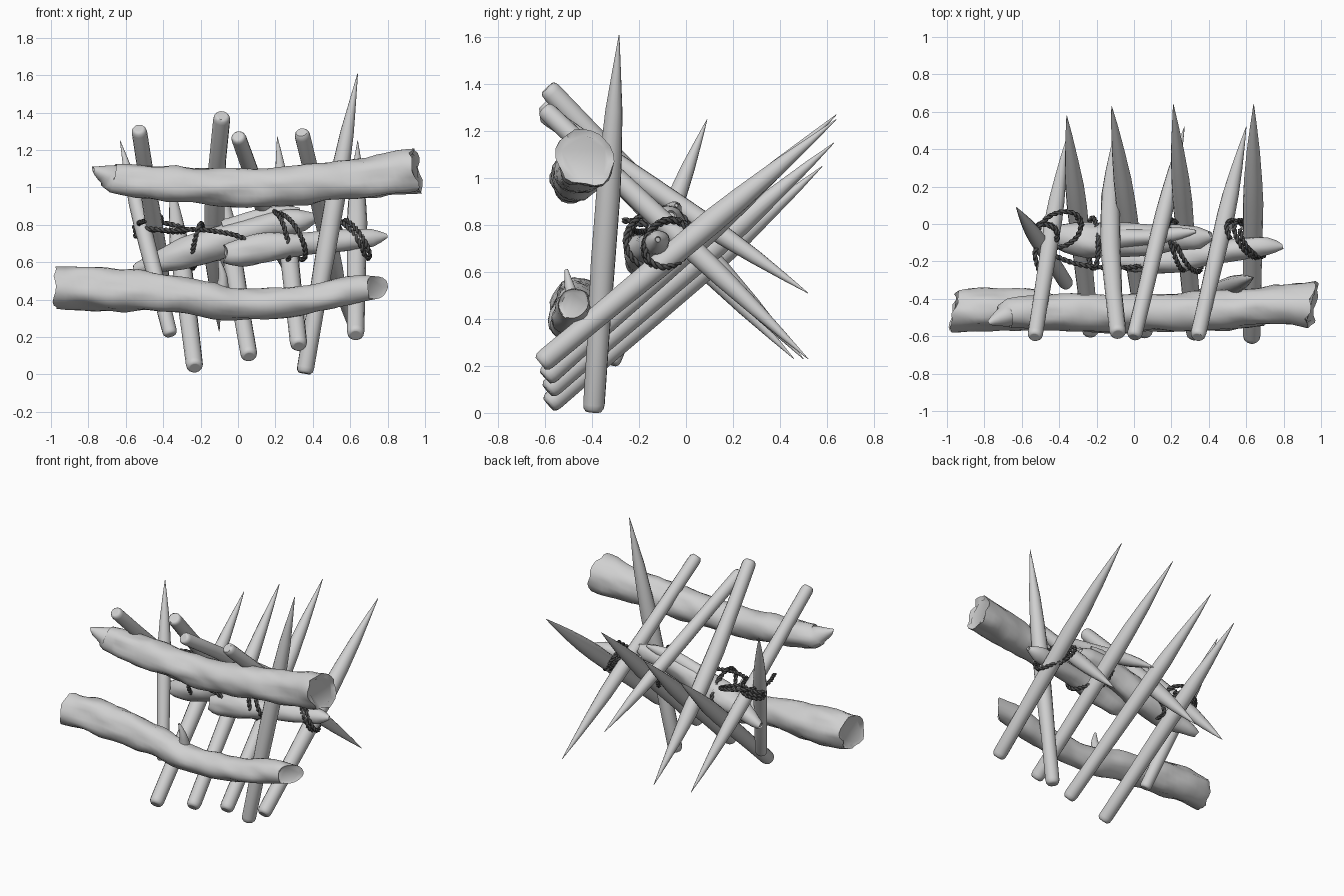
import bpy, bmesh, math
from mathutils import Vector, noise

if "Cube" in bpy.data.objects:
    bpy.data.objects.remove(bpy.data.objects["Cube"], do_unlink=True)


def material(name, value):
    mat = bpy.data.materials.new(name)
    mat.use_nodes = True
    colour = (value, value, value, 1)
    mat.diffuse_color = colour
    mat.node_tree.nodes["Principled BSDF"].inputs["Base Color"].default_value = colour
    return mat


wood = material("pale grey wood", 0.63)
rope_grey = material("dark grey rope", 0.08)


def spline(keys, step):
    """Smooth path through keys of any dimension, sampled about every step."""
    keys = [Vector(k) for k in keys]
    padded = [keys[0] * 2 - keys[1]] + keys + [keys[-1] * 2 - keys[-2]]
    out = []
    for a, b, c, d in zip(padded, padded[1:], padded[2:], padded[3:]):
        count = max(1, round((c - b).length / step))
        for i in range(count):
            t = i / count
            out.append((b * 2 + (c - a) * t + (a * 2 - b * 5 + c * 4 - d) * t * t
                        + (b * 3 - a - c * 3 + d) * t ** 3) / 2)
    return out + [keys[-1]]


def frames(path):
    """Tangent, normal and binormal carried along the path."""
    normal = None
    for i, p in enumerate(path):
        t = (path[min(i + 1, len(path) - 1)] - path[max(i - 1, 0)]).normalized()
        if normal is None:
            normal = t.orthogonal()
        normal = (normal - t * normal.dot(t)).normalized()
        yield p, t, normal, t.cross(normal)


def add_tube(bm, path, radii, sides, rough=0, chip=0, slants=(0, 0), dish=0):
    """Skin a path with rings; chip and slants shape the ends, dish hollows them."""
    rings, last = [], len(path) - 1
    for i, (p, t, n, b) in enumerate(frames(path)):
        ring = []
        for s in range(sides):
            a = math.tau * s / sides
            d = n * math.cos(a) + b * math.sin(a)
            q = p + d * radii[i]
            if rough:
                swell = noise.noise(Vector((q.x * 4, q.y * 9, q.z * 9)))
                grain = noise.noise(Vector((q.x * 9, q.y * 22, q.z * 22)))
                q += d * radii[i] * rough * (swell + 0.5 * grain)
            if i in (0, last):
                q += t * (chip * noise.noise(q * 14) + slants[i == last] * (q.y - p.y))
            ring.append(bm.verts.new(q))
        rings.append((ring, p, t))
    for (r0, _, _), (r1, _, _) in zip(rings, rings[1:]):
        for s in range(sides):
            k = (s + 1) % sides
            bm.faces.new((r0[s], r0[k], r1[k], r1[s]))
    for (ring, p, t), inward in ((rings[0], 1), (rings[-1], -1)):
        inner = [bm.verts.new(p.lerp(v.co, 0.8) + t * inward * dish) for v in ring]
        for s in range(sides):
            k = (s + 1) % sides
            bm.faces.new((ring[s], ring[k], inner[k], inner[s]))
        bm.faces.new(inner)


def finish(name, bm, mat, angle):
    bmesh.ops.recalc_face_normals(bm, faces=bm.faces)
    mesh = bpy.data.meshes.new(name)
    bm.to_mesh(mesh)
    bm.free()
    mesh.materials.append(mat)
    mesh.shade_smooth()
    mesh.set_sharp_from_angle(angle=math.radians(angle))
    bpy.context.collection.objects.link(bpy.data.objects.new(name, mesh))


def stake(name, base, tip, radius, bend=0):
    """Sharpened pole; bend shifts its middle sideways."""
    base, tip = Vector(base), Vector(tip)
    profile = [(0, 0.66), (0.008, 0.86), (0.02, 0.92), (0.2, 0.95), (0.4, 1.03),
               (0.58, 1.06), (0.68, 0.97), (0.8, 0.7), (0.91, 0.36), (1, 0.03)]
    path = [base.lerp(tip, f) + Vector((bend * math.sin(math.pi * f), 0, 0))
            for f, _ in profile]
    bm = bmesh.new()
    add_tube(bm, path, [radius * r for _, r in profile], 14, rough=0.08)
    finish(name, bm, wood, 55)


def log(name, keys, branches=(), slants=(0, 0)):
    """Keys are x, y, z, radius."""
    bm = bmesh.new()
    for part in (keys, *branches):
        pts = spline(part, 0.04)
        trunk = part is keys
        add_tube(bm, [Vector(p[:3]) for p in pts], [max(p[3], 0.006) for p in pts],
                 22, rough=0.22, chip=0.035 if trunk else 0,
                 slants=slants if trunk else (0, 0), dish=0.012)
    finish(name, bm, wood, 50)


def rope(name, path, strand=0.0082, pitch=0.06):
    """Two strands twisted around a path."""
    bm = bmesh.new()
    for phase in (0, math.pi):
        run, prev, strand_path = 0, path[0], []
        for p, t, n, b in frames(path):
            run += (p - prev).length
            prev = p
            a = math.tau * run / pitch + phase
            strand_path.append(p + (n * math.cos(a) + b * math.sin(a)) * strand * 0.8)
        add_tube(bm, strand_path, [strand] * len(path), 6)
    finish(name, bm, rope_grey, 60)


def loop(name, centre, u, v, turns, drift=(0, 0, 0)):
    """Rope wound around a centre in the plane of u and v."""
    centre, u, v, drift = map(Vector, (centre, u, v, drift))
    count = int(90 * turns)
    path = []
    for i in range(count + 1):
        a = math.tau * turns * i / count
        wobble = 1 + 0.05 * math.sin(a * 1.7)
        path.append(centre + (u * math.cos(a) + v * math.sin(a)) * wobble
                    + drift * (i / count - 0.5))
    rope(name, path)


# Stakes rising to the back
rising = [((-0.23, -0.585, 0.035), (-0.36, 0.58, 1.05)),
          ((0.06, -0.59, 0.095), (-0.12, 0.63, 1.15)),
          ((0.325, -0.6, 0.15), (0.21, 0.64, 1.27)),
          ((0.63, -0.62, 0.21), (0.64, 0.64, 1.25))]
for i, (base, tip) in enumerate(rising):
    stake(f"rising_stake_{i + 1}", base, tip, 0.05)

# Stakes falling to the back
falling = [((-0.53, -0.605, 1.315), (-0.36, 0.46, 0.23), 0.044, 0),
           ((-0.085, -0.59, 1.385), (-0.1, 0.5, 0.23), 0.05, -0.035),
           ((0, -0.605, 1.275), (0.27, 0.52, 0.51), 0.044, 0),
           ((0.34, -0.605, 1.295), (0.6, 0.52, 0.23), 0.044, 0)]
for i, (base, tip, radius, bend) in enumerate(falling):
    stake(f"falling_stake_{i + 1}", base, tip, radius, bend)

# Upright stakes
stake("upright_stake", (0.355, -0.395, 0.006), (0.64, -0.285, 1.61), 0.05)
stake("leaning_stake", (-0.36, -0.32, 0.21), (-0.63, 0.09, 1.25), 0.042)

# Front logs
log("upper_log", [(-0.78, -0.53, 1.1, 0.012), (-0.7, -0.5, 1.065, 0.055),
                  (-0.6, -0.48, 1.035, 0.088), (0, -0.475, 1.0, 0.1),
                  (0.3, -0.47, 1.01, 0.103), (0.7, -0.44, 1.05, 0.11),
                  (0.955, -0.43, 1.08, 0.118)], slants=(0, 0.2))
log("lower_log", [(-0.965, -0.47, 0.465, 0.113), (-0.7, -0.455, 0.455, 0.112),
                  (-0.3, -0.48, 0.43, 0.095), (0, -0.49, 0.375, 0.083),
                  (0.3, -0.49, 0.39, 0.08), (0.6, -0.48, 0.45, 0.075),
                  (0.735, -0.48, 0.465, 0.062)],
    [[(-0.09, -0.46, 0.42, 0.045), (-0.08, -0.49, 0.51, 0.025),
      (-0.1, -0.51, 0.61, 0.008)]], slants=(0.3, 0.8))

# Lashed logs at the crossing
log("rear_crossing_log", [(-0.57, -0.03, 0.555, 0.02), (-0.47, -0.05, 0.59, 0.05),
                          (-0.32, -0.08, 0.64, 0.083), (-0.1, -0.08, 0.71, 0.087),
                          (0.1, -0.08, 0.78, 0.082), (0.25, -0.075, 0.81, 0.068),
                          (0.35, -0.07, 0.825, 0.055), (0.4, -0.065, 0.835, 0.025)],
    [[(-0.08, -0.08, 0.78, 0.05), (0.12, -0.07, 0.84, 0.045),
      (0.25, -0.05, 0.87, 0.03), (0.33, -0.04, 0.885, 0.008)]])
log("front_crossing_log", [(-0.07, -0.2, 0.645, 0.045), (0, -0.2, 0.65, 0.068),
                           (0.2, -0.19, 0.68, 0.075), (0.4, -0.16, 0.7, 0.065),
                           (0.6, -0.13, 0.72, 0.056), (0.72, -0.12, 0.73, 0.045),
                           (0.8, -0.12, 0.74, 0.012)])

# Rope lashings
loop("left_lashing", (-0.4, -0.03, 0.79), (0.12, 0.02, -0.02), (0, 0.09, 0.02), 1.1)
loop("left_knot", (-0.48, -0.06, 0.785), (0.07, 0, 0.02), (0, 0.06, 0.01), 3, (0, 0, 0.07))
loop("rear_lashing", (-0.22, -0.1, 0.685), (0.03, -0.02, 0.1), (0, 0.13, -0.07), 1.05)
loop("middle_lashing_left", (0.23, -0.11, 0.735), (-0.03, 0, 0.135), (-0.03, 0.13, 0), 1.05)
loop("middle_lashing_right", (0.285, -0.12, 0.735), (-0.055, 0, 0.125), (-0.05, 0.13, 0), 1.05)
loop("right_lashing", (0.61, -0.08, 0.72), (-0.06, 0, 0.1), (-0.05, 0.095, 0.02),
     2.1, (0.07, 0, 0))
rope("slack_rope", spline([(-0.5, -0.13, 0.78), (-0.35, -0.2, 0.77), (-0.2, -0.23, 0.775),
                           (0, -0.23, 0.74), (0.1, -0.2, 0.67)], 0.006))
rope("loose_end", spline([(-0.5, -0.08, 0.8), (-0.53, -0.16, 0.81),
                          (-0.5, -0.27, 0.82)], 0.006))
